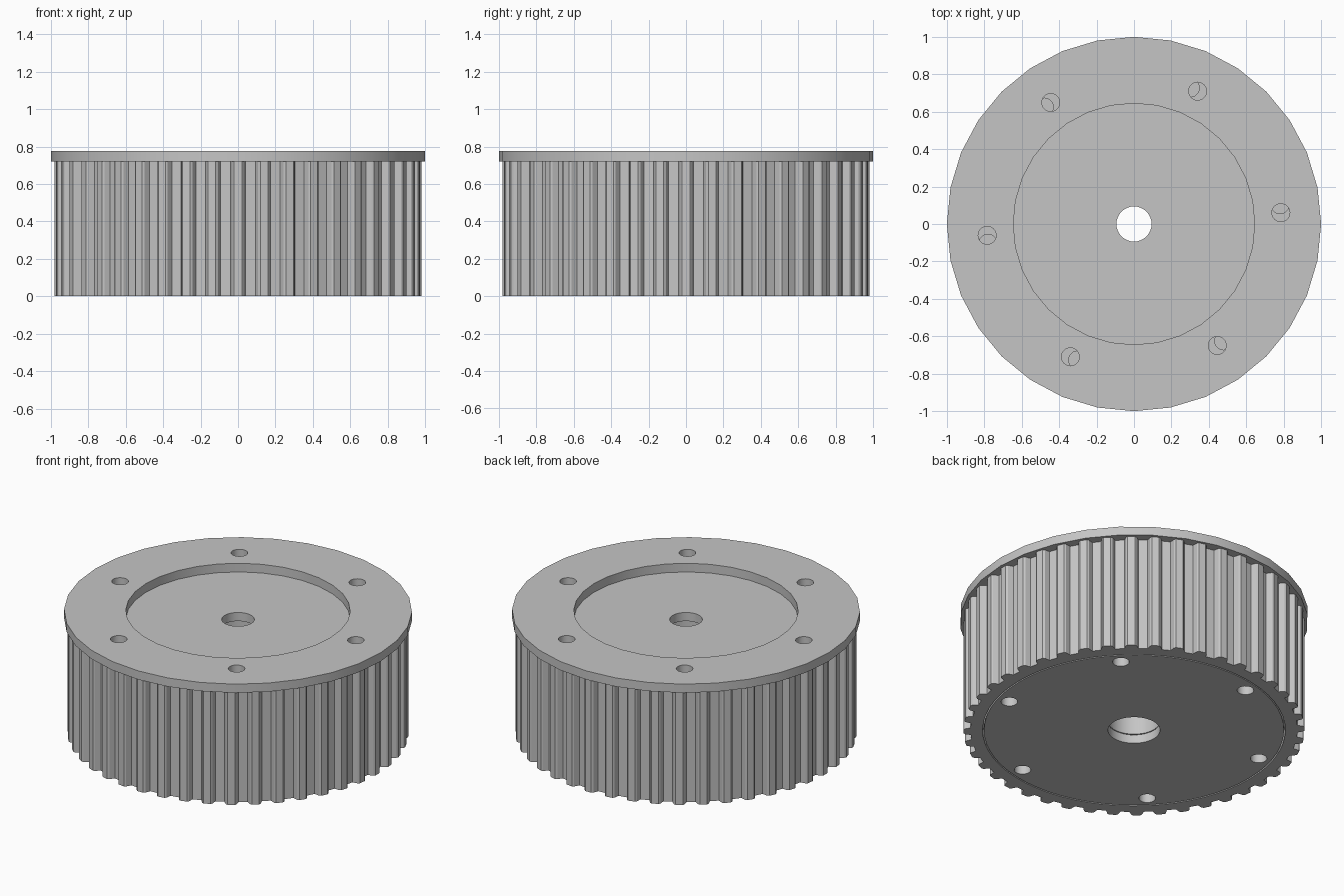
import bpy, bmesh
from math import sin, cos, radians

cube = bpy.data.objects.get("Cube")
if cube:
    bpy.data.objects.remove(cube, do_unlink=True)

metal = bpy.data.materials.new("machined_grey")
metal.use_nodes = True
grey = (0.56, 0.56, 0.56, 1)
metal.diffuse_color = grey
metal.node_tree.nodes["Principled BSDF"].inputs["Base Color"].default_value = grey

HEIGHT, FLOOR = 0.775, 0.72
TEETH = 44
BOLT_CIRCLE, BOLT_RADIUS = 0.787, 0.048


def polar(radius, degrees):
    a = radians(degrees)
    return radius * cos(a), radius * sin(a)


def circle(radius, sides=32, cx=0, cy=0):
    points = [polar(radius, 360 * i / sides) for i in range(sides)]
    return [(cx + x, cy + y) for x, y in points]


def extrude(name, outlines, z0, z1):
    """Solid made of one or more closed outlines extruded from z0 to z1."""
    bm = bmesh.new()
    for outline in outlines:
        low = [bm.verts.new((x, y, z0)) for x, y in outline]
        high = [bm.verts.new((x, y, z1)) for x, y in outline]
        bm.faces.new(low[::-1])
        bm.faces.new(high)
        for i in range(len(low)):
            j = (i + 1) % len(low)
            bm.faces.new((low[i], low[j], high[j], high[i]))
    mesh = bpy.data.meshes.new(name)
    bm.to_mesh(mesh)
    bm.free()
    mesh.materials.append(metal)
    obj = bpy.data.objects.new(name, mesh)
    bpy.context.collection.objects.link(obj)
    return obj


def select(obj):
    bpy.ops.object.select_all(action='DESELECT')
    obj.select_set(True)
    bpy.context.view_layer.objects.active = obj


def cut(obj, outlines, z0, z1):
    """Subtract an extruded shape, then discard the cutter."""
    cutter = extrude("cutter", outlines, z0, z1)
    cutter.hide_render = True
    select(obj)
    mod = obj.modifiers.new("cut", 'BOOLEAN')
    mod.operation = 'DIFFERENCE'
    mod.solver = 'EXACT'
    mod.object = cutter
    bpy.ops.object.modifier_apply(modifier=mod.name)
    bpy.data.objects.remove(cutter, do_unlink=True)


def bolt_holes(start):
    return [circle(BOLT_RADIUS, 24, *polar(BOLT_CIRCLE, start + 60 * i))
            for i in range(6)]


# Toothed body: one tooth profile repeated around the rim
tooth = [(0.94, -2.5), (0.972, -1.8), (0.98, -1.2),
         (0.98, 1.2), (0.972, 1.8), (0.94, 2.5)]
rim = [polar(r, a + 360 * i / TEETH) for i in range(TEETH) for r, a in tooth]
body = extrude("toothed_body", [rim], 0, FLOOR)
cut(body, [circle(0.87, 64)], -0.1, 0.06)
cut(body, [circle(0.15)], -0.1, FLOOR - 0.055)
cut(body, [circle(0.094)], 0.3, 1)
cut(body, bolt_holes(7.5), 0.3, 1)

# Top flange ring, leaving a shallow round recess in the middle
flange = extrude("top_flange", [circle(1)], FLOOR, HEIGHT)
cut(flange, [circle(0.645)], 0.5, 1)
cut(flange, bolt_holes(4.4), 0.5, 1)

# Bottom plate set into the body with a hairline gap
plate = extrude("bottom_plate", [circle(0.862, 64)], 0, 0.055)
cut(plate, [circle(0.15)], -0.2, 0.2)
cut(plate, bolt_holes(44.5), -0.2, 0.2)

for part in (body, flange, plate):
    select(part)
    bpy.ops.object.shade_smooth_by_angle(angle=radians(25))
